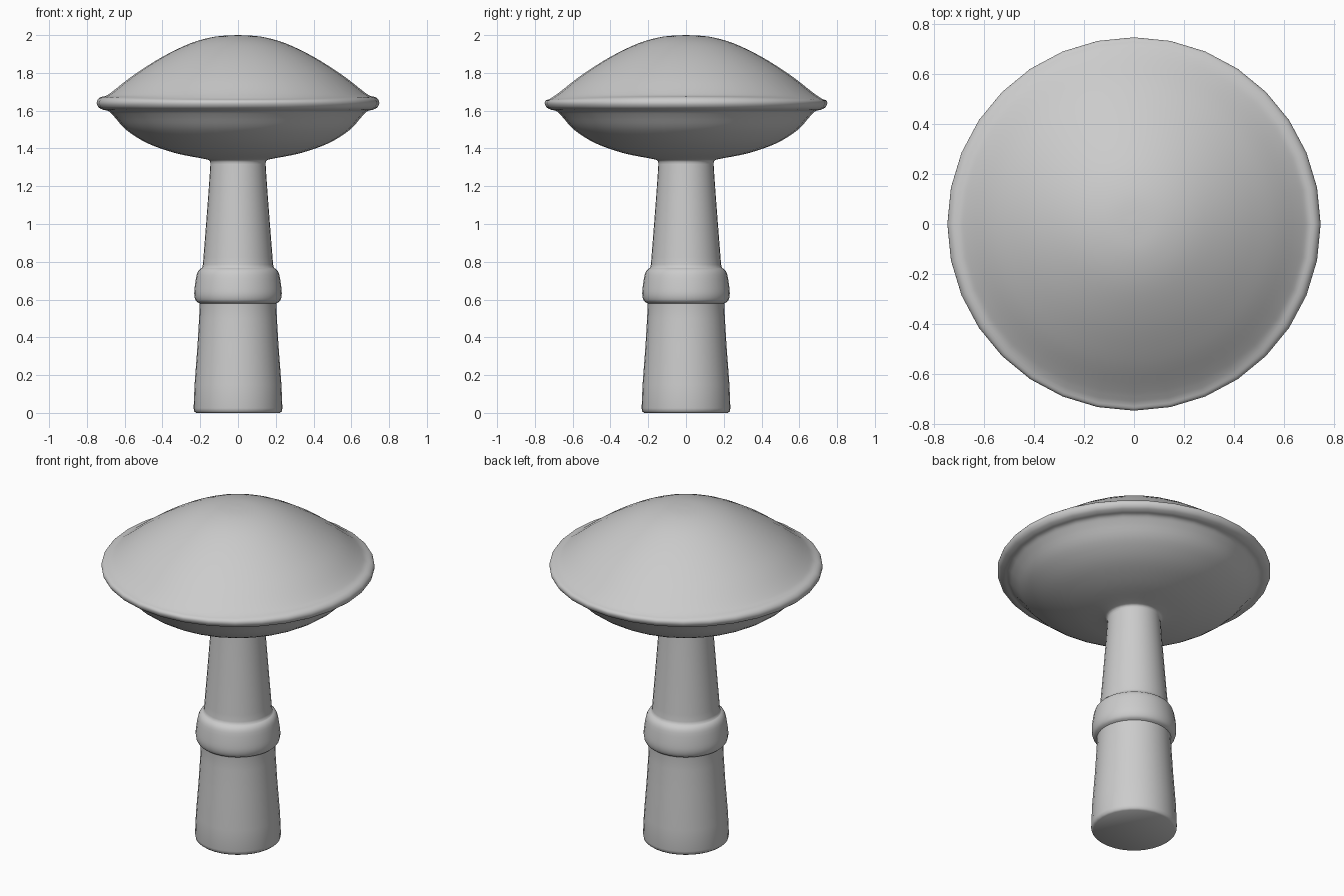
import bpy, bmesh, math

if "Cube" in bpy.data.objects:
    bpy.data.objects.remove(bpy.data.objects["Cube"])

SEG = 32


def catmull(pts, n=4):
    """Smooth a short profile with a Catmull-Rom spline."""
    out = []
    for i in range(len(pts) - 1):
        p = [pts[max(0, min(len(pts) - 1, i + k))] for k in (-1, 0, 1, 2)]
        for s in range(n):
            t = s / n
            out.append(tuple(0.5 * (2 * b + (c - a) * t + (2 * a - 5 * b + 4 * c - d) * t * t
                                    + (3 * b - a - 3 * c + d) * t ** 3)
                             for a, b, c, d in zip(*p)))
    return out + [pts[-1]]


def lathe(name, profile, warp=lambda r, z, a: (r, z)):
    """Revolve (radius, z) points around z; zero radius makes a pole."""
    bm = bmesh.new()
    rings = []
    for r, z in profile:
        if r < 1e-5:
            rings.append([bm.verts.new((0, 0, z))] * SEG)
            continue
        ring = []
        for i in range(SEG):
            a = 2 * math.pi * i / SEG
            rr, zz = warp(r, z, a)
            ring.append(bm.verts.new((rr * math.cos(a), rr * math.sin(a), zz)))
        rings.append(ring)
    for lo, hi in zip(rings, rings[1:]):
        for i in range(SEG):
            j = (i + 1) % SEG
            bm.faces.new(list(dict.fromkeys((lo[i], lo[j], hi[j], hi[i]))))
    bmesh.ops.recalc_face_normals(bm, faces=bm.faces)
    me = bpy.data.meshes.new(name)
    bm.to_mesh(me)
    bm.free()
    ob = bpy.data.objects.new(name, me)
    bpy.context.collection.objects.link(ob)
    bpy.context.view_layer.objects.active = ob
    ob.select_set(True)
    bpy.ops.object.shade_smooth_by_angle(angle=math.radians(50))
    ob.select_set(False)
    return ob


# stem: rounded foot, taper, and swollen collar
foot = [(0, 0), (0.222, 0), (0.232, 0.008), (0.235, 0.025)]
lower = [(0.23, 0.15), (0.215, 0.35), (0.206, 0.5), (0.203, 0.57)]
collar = catmull([(0.204, 0.58), (0.222, 0.592), (0.231, 0.62), (0.23, 0.66),
                  (0.219, 0.73), (0.206, 0.757), (0.19, 0.768)], 3)
upper = catmull([(0.186, 0.785), (0.169, 1.0), (0.154, 1.2), (0.146, 1.32)])
lathe("stem", foot + lower + collar + upper)

# cap: fillet from the stem, bowl underside, rolled lip and domed top
cap = catmull([(0.146, 1.32), (0.152, 1.336), (0.18, 1.345), (0.33, 1.375), (0.48, 1.428),
               (0.59, 1.497), (0.655, 1.568), (0.685, 1.597), (0.715, 1.605),
               (0.738, 1.618), (0.748, 1.64), (0.738, 1.66), (0.70, 1.677), (0.66, 1.705),
               (0.55, 1.79), (0.40, 1.885), (0.25, 1.957), (0.12, 1.992), (0, 2.0)])


# the lip crease is a little deeper toward the two sides than front and back
def crease(r, z, a):
    k = math.exp(-((r - 0.725) / 0.018) ** 2) if z > 1.65 else 0
    return r, z + 0.006 * k * math.cos(2 * a)


lathe("cap", cap, crease)
